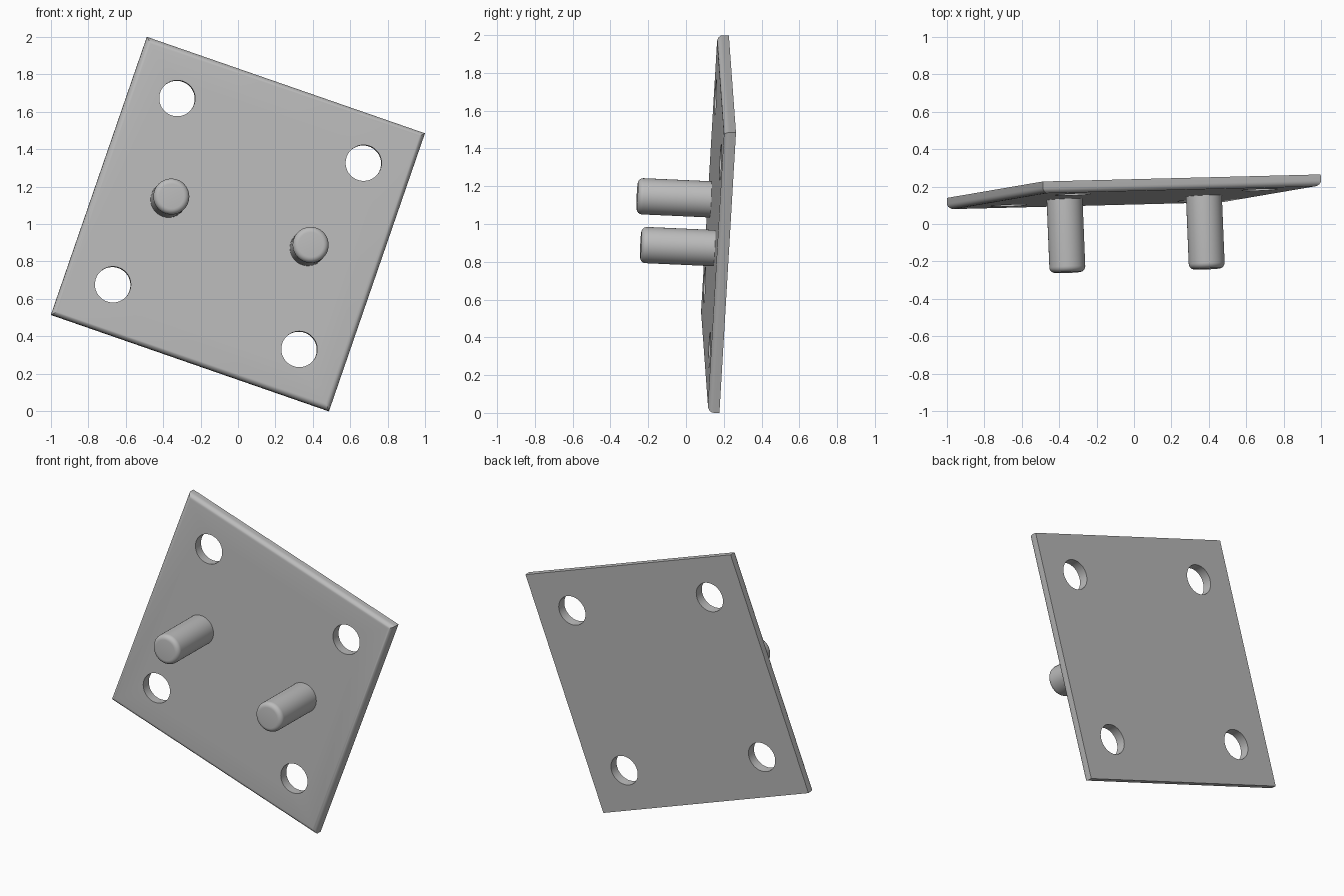
import bpy, bmesh, math
from mathutils import Matrix, Vector

if "Cube" in bpy.data.objects:
    bpy.data.objects.remove(bpy.data.objects["Cube"], do_unlink=True)

SIDE, THICK, FILLET = 1.572, 0.062, 0.03
HOLE_POS, HOLE_R = 0.527, 0.096
PIN_POS, PIN_R, PIN_LEN = 0.394, 0.096, 0.39

# Tilted frame of the plate: u along the top edge, v up, n out of the front
n = Vector((0.041, -1, 0.045)).normalized()
u = Vector((1.485, 0.0375, -0.515))
u = (u - n * u.dot(n)).normalized()
v = n.cross(u)
frame = Matrix.Translation((0, 0.171, 1)) @ Matrix((u, v, n)).transposed().to_4x4()

grey = bpy.data.materials.new("plain grey")
grey.use_nodes = True
grey.diffuse_color = (0.5, 0.5, 0.5, 1)
grey.node_tree.nodes["Principled BSDF"].inputs["Base Color"].default_value = (0.5, 0.5, 0.5, 1)


def make_object(name, bm):
    mesh = bpy.data.meshes.new(name)
    bm.to_mesh(mesh)
    bm.free()
    mesh.materials.append(grey)
    obj = bpy.data.objects.new(name, mesh)
    bpy.context.collection.objects.link(obj)
    obj.matrix_world = frame
    return obj


def cylinder(bm, x, y, low, high, radius):
    place = Matrix.Translation((x, y, (low + high) / 2))
    bmesh.ops.create_cone(bm, cap_ends=True, segments=64, radius1=radius,
                          radius2=radius, depth=high - low, matrix=place)


def round_front(bm, height):
    rim = [e for e in bm.edges if all(abs(w.co.z - height) < 1e-4 for w in e.verts)]
    bmesh.ops.bevel(bm, geom=rim, offset=FILLET, segments=6, profile=0.5, affect='EDGES')


def smooth(obj):
    bpy.ops.object.select_all(action='DESELECT')
    obj.select_set(True)
    bpy.context.view_layer.objects.active = obj
    bpy.ops.object.shade_smooth_by_angle(angle=math.radians(30))


# Square plate with rounded front edges
bm = bmesh.new()
bmesh.ops.create_cube(bm, size=1, matrix=Matrix.Diagonal((SIDE, SIDE, THICK, 1)))
round_front(bm, THICK / 2)
plate = make_object("plate", bm)

# Four corner holes
bm = bmesh.new()
for sx in (-1, 1):
    for sy in (-1, 1):
        cylinder(bm, sx * HOLE_POS, sy * HOLE_POS, -0.2, 0.2, HOLE_R)
cutter = make_object("hole_cutter", bm)
bpy.context.view_layer.update()
cut = plate.modifiers.new("holes", 'BOOLEAN')
cut.operation = 'DIFFERENCE'
cut.solver = 'EXACT'
cut.object = cutter
bpy.context.view_layer.objects.active = plate
bpy.ops.object.modifier_apply(modifier=cut.name)
bpy.data.objects.remove(cutter, do_unlink=True)
smooth(plate)

# Two round-ended pins
for name, side in (("right_pin", -1), ("left_pin", 1)):
    bm = bmesh.new()
    tip = THICK / 2 + PIN_LEN
    cylinder(bm, side * PIN_POS, 0, 0, tip, PIN_R)
    round_front(bm, tip)
    smooth(make_object(name, bm))
